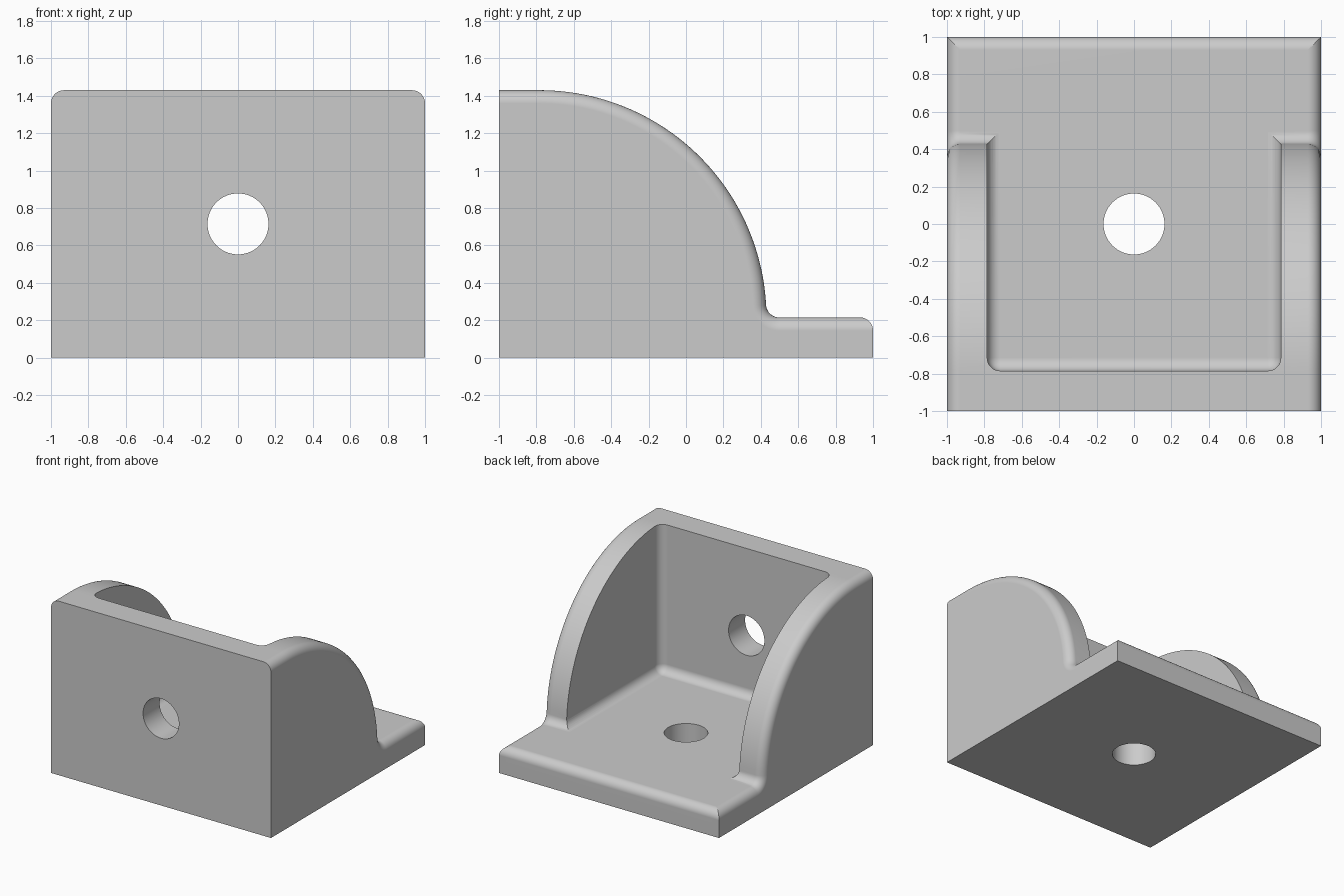
import bpy, bmesh
from math import sin, cos, pi, sqrt, asin
from mathutils import Matrix

if "Cube" in bpy.data.objects:
    bpy.data.objects.remove(bpy.data.objects["Cube"])

R_EDGE = 0.07              # radius of every fillet
BASE, TOP = 0.215, 1.43    # flange thickness, overall height
ARC_Y, ARC_R = -0.785, TOP - BASE
INNER = 0.785              # half width of the pocket
HOLE_R = 0.163
HOLE_Z = 0.715

grey = bpy.data.materials.new("plain_grey")
grey.use_nodes = True
colour = (0.6, 0.6, 0.6, 1)
grey.diffuse_color = colour
grey.node_tree.nodes["Principled BSDF"].inputs["Base Color"].default_value = colour


def make_object(name, bm):
    bmesh.ops.recalc_face_normals(bm, faces=bm.faces)
    mesh = bpy.data.meshes.new(name)
    bm.to_mesh(mesh)
    bm.free()
    mesh.materials.append(grey)
    obj = bpy.data.objects.new(name, mesh)
    bpy.context.collection.objects.link(obj)
    return obj


def side_profile(inset):
    """Side outline (y, z), with its upper edge pulled in by inset."""
    pts = [(-1, 0), (-1, TOP - inset)]
    # large rib curve
    rad, fil = ARC_R - inset, R_EDGE + inset
    fy, fz = ARC_Y + sqrt((ARC_R + R_EDGE) ** 2 - R_EDGE ** 2), BASE + R_EDGE
    low = asin(R_EDGE / (ARC_R + R_EDGE))
    for i in range(49):
        a = pi / 2 + (low - pi / 2) * i / 48
        pts.append((ARC_Y + rad * cos(a), BASE + rad * sin(a)))
    # concave fillet onto the flange
    for i in range(1, 11):
        a = pi + low + (pi / 2 - low) * i / 10
        pts.append((fy + fil * cos(a), fz + fil * sin(a)))
    # rounded rear edge, mitred with the side rounding
    start = asin((R_EDGE - inset) / R_EDGE)
    for i in range(11):
        a = start * (1 - i / 10)
        pts.append((1 - R_EDGE + R_EDGE * cos(a), BASE - R_EDGE + R_EDGE * sin(a)))
    return pts + [(1, 0)]


# Bracket body: side outlines lofted across the width
steps = [pi / 2 * i / 8 for i in range(9)]
half = [(1 - R_EDGE + R_EDGE * sin(t), R_EDGE * (1 - cos(t))) for t in steps]
sections = [(-x, inset) for x, inset in reversed(half)] + half
bm = bmesh.new()
rings = [[bm.verts.new((x, y, z)) for y, z in side_profile(inset)]
         for x, inset in sections]
for a, b in zip(rings, rings[1:]):
    for i in range(len(a)):
        j = (i + 1) % len(a)
        bm.faces.new((a[i], a[j], b[j], b[i]))
bm.faces.new(rings[0])
bm.faces.new(rings[-1])
bmesh.ops.remove_doubles(bm, verts=bm.verts, dist=0.0001)
body = make_object("corner_bracket", bm)

# Pocket cutter: box with rounded floor and front corners
bm = bmesh.new()
bmesh.ops.create_cube(bm, size=1)
floor, back, roof = BASE + 0.0004, 1.2, 1.7
for v in bm.verts:
    v.co.x = INNER if v.co.x > 0 else -INNER
    v.co.y = back if v.co.y > 0 else -INNER
    v.co.z = roof if v.co.z > 0 else floor
rounded = [e for e in bm.edges
           if not all(v.co.y == e.verts[0].co.y and v.co.y > 0 for v in e.verts)
           and not all(v.co.z > 1 for v in e.verts)]
bmesh.ops.bevel(bm, geom=rounded, offset=R_EDGE, offset_type='OFFSET',
                segments=8, profile=0.5, affect='EDGES')
cutters = [make_object("pocket_cutter", bm)]

# Bolt hole cutters: one through the wall, one through the flange
for name, place in (
        ("wall_hole_cutter", Matrix.Translation((0, -0.9, HOLE_Z)) @ Matrix.Rotation(pi / 2, 4, 'X')),
        ("floor_hole_cutter", Matrix.Translation((0, 0, 0.1)))):
    bm = bmesh.new()
    bmesh.ops.create_cone(bm, cap_ends=True, segments=64, radius1=HOLE_R,
                          radius2=HOLE_R, depth=0.6, matrix=place)
    cutters.append(make_object(name, bm))

# Cut the pocket and holes
bpy.ops.object.select_all(action='DESELECT')
bpy.context.view_layer.objects.active = body
body.select_set(True)
for cutter in cutters:
    cutter.hide_render = True
    mod = body.modifiers.new(cutter.name, 'BOOLEAN')
    mod.operation, mod.solver, mod.object = 'DIFFERENCE', 'EXACT', cutter
    bpy.ops.object.modifier_apply(modifier=mod.name)
    bpy.data.objects.remove(cutter)

# Smooth fillets with crisp edges
bpy.ops.object.shade_smooth_by_angle(angle=pi / 7)
weighted = body.modifiers.new("even_shading", 'WEIGHTED_NORMAL')
weighted.keep_sharp = True
